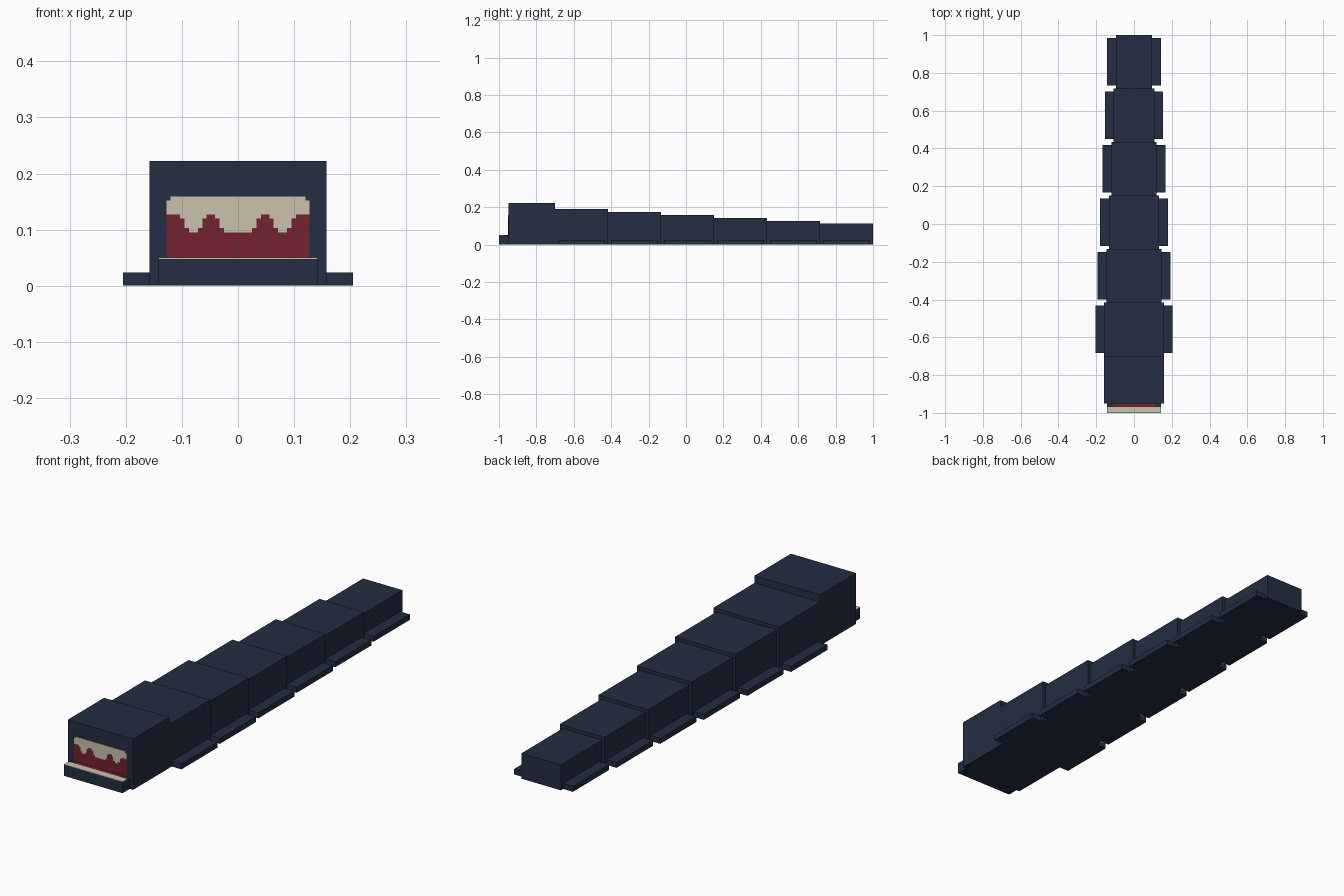
import bpy
import bmesh

cube = bpy.data.objects.get("Cube")
if cube:
    bpy.data.objects.remove(cube, do_unlink=True)


def make_material(name, rgb):
    mat = bpy.data.materials.new(name)
    mat.use_nodes = True
    mat.diffuse_color = (*rgb, 1)
    mat.node_tree.nodes["Principled BSDF"].inputs["Base Color"].default_value = (*rgb, 1)
    return mat


navy = make_material("dark navy", (0.017, 0.027, 0.055))
cream = make_material("tooth cream", (0.60, 0.54, 0.42))
red = make_material("mouth red", (0.17, 0.016, 0.028))


def add_object(name, bm, mat):
    mesh = bpy.data.meshes.new(name)
    bmesh.ops.recalc_face_normals(bm, faces=bm.faces)
    bm.to_mesh(mesh)
    bm.free()
    mesh.materials.append(mat)
    obj = bpy.data.objects.new(name, mesh)
    bpy.context.collection.objects.link(obj)
    return obj


def box(name, x, y, z, mat):
    """Box spanning the given (low, high) ranges."""
    bm = bmesh.new()
    bmesh.ops.create_cube(bm, size=1)
    for v in bm.verts:
        v.co = [r[0] if c < 0 else r[1] for c, r in zip(v.co, (x, y, z))]
    return add_object(name, bm, mat)


def front_plate(name, outline, y_back, depth, mat):
    """Thin plate from an x/z outline, standing out toward the front."""
    bm = bmesh.new()
    face = bm.faces.new([bm.verts.new((x, y_back, z)) for x, z in outline])
    out = bmesh.ops.extrude_face_region(bm, geom=[face])
    moved = [g for g in out["geom"] if isinstance(g, bmesh.types.BMVert)]
    bmesh.ops.translate(bm, verts=moved, vec=(0, -depth, 0))
    return add_object(name, bm, mat)


# Head and lower jaw
FACE_Y = -0.95
box("head", (-0.158, 0.158), (FACE_Y, -0.70), (0, 0.222), navy)
box("lower_jaw", (-0.142, 0.142), (-1, FACE_Y), (0, 0.048), navy)
box("lower_teeth", (-0.142, 0.142), (-1, -0.968), (0.048, 0.05), cream)
box("tongue", (-0.11, 0.11), (-0.968, FACE_Y), (0.048, 0.05), red)

# Open mouth with a stepped row of upper teeth
box("mouth", (-0.127, 0.127), (FACE_Y - 0.001, FACE_Y), (0.048, 0.14), red)
steps = [(0.127, 0.127), (0.103, 0.12), (0.095, 0.103), (0.087, 0.095),
         (0.071, 0.103), (0.063, 0.12), (0.056, 0.127), (0.041, 0.12),
         (0.033, 0.103), (0.025, 0.095)]
half = [(0.12, 0.159), (0.12, 0.152), (0.127, 0.152)]
for i, (x, z) in enumerate(steps):
    if i:
        half.append((x, steps[i - 1][1]))
    half.append((x, z))
outline = half + [(-x, z) for x, z in reversed(half)]
front_plate("upper_teeth", outline, FACE_Y, 0.002, cream)

# Tapering body segments, each with a flat foot on both sides
COUNT = 6
START, LENGTH = -0.70, 1.70 / COUNT
for i in range(COUNT):
    y0 = START + i * LENGTH
    w = 0.158 - 0.0126 * i
    box(f"body_segment_{i + 1}", (-w, w), (y0, y0 + LENGTH),
        (0, 0.19 - 0.0157 * i), navy)
    foot_y = (y0 + 0.017, y0 + LENGTH - 0.016)
    box(f"left_foot_{i + 1}", (w, w + 0.047), foot_y, (0, 0.024), navy)
    box(f"right_foot_{i + 1}", (-w - 0.047, -w), foot_y, (0, 0.024), navy)
